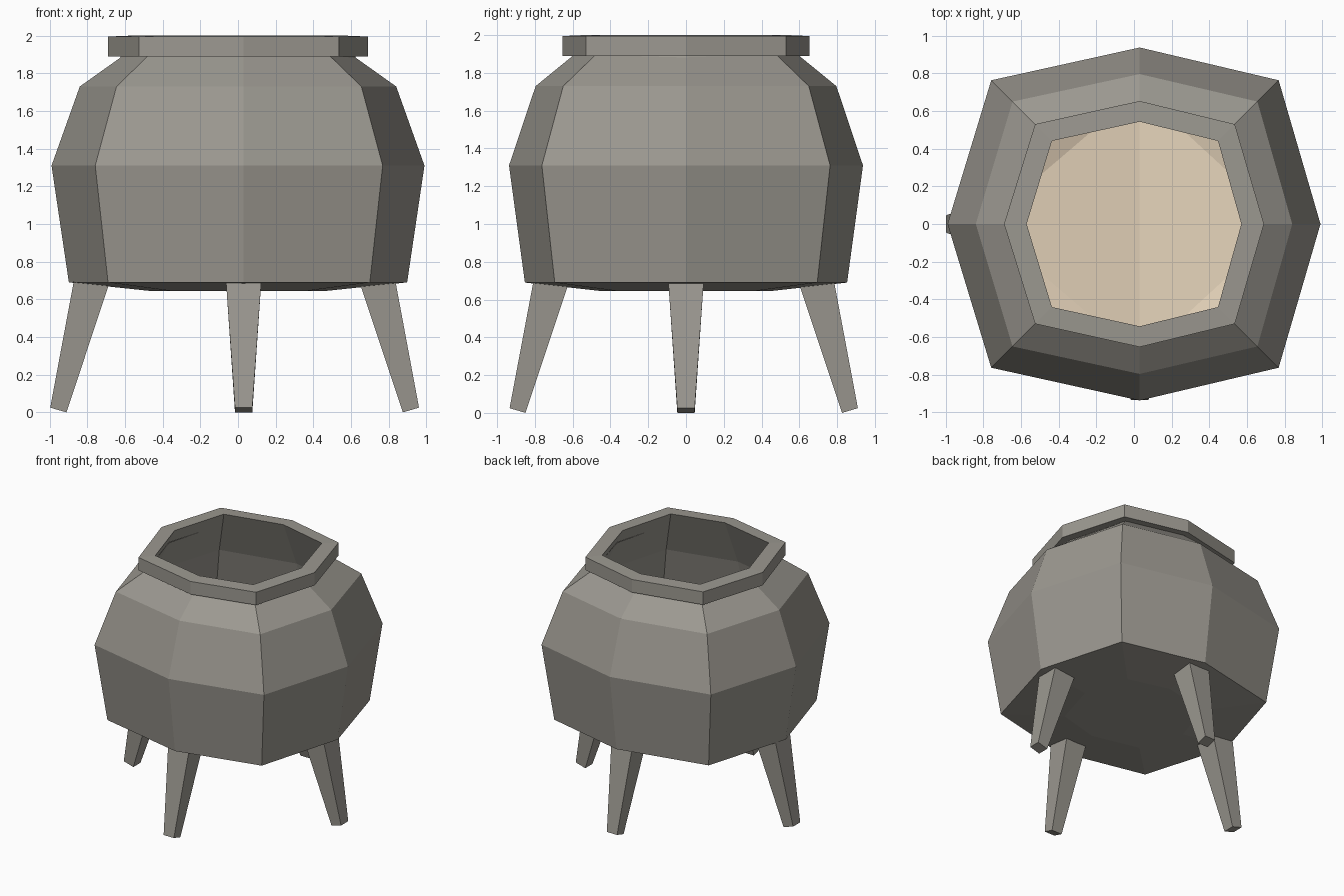
import bpy, bmesh

if "Cube" in bpy.data.objects:
    bpy.data.objects.remove(bpy.data.objects["Cube"])


def material(name, rgb):
    m = bpy.data.materials.new(name)
    m.diffuse_color = (*rgb, 1)
    m.use_nodes = True
    m.node_tree.nodes["Principled BSDF"].inputs["Base Color"].default_value = m.diffuse_color
    return m


IRON = material("iron grey", (0.33, 0.315, 0.28))
TAN = material("tan interior", (0.78, 0.65, 0.49))


def add_object(name, bm, *mats):
    bmesh.ops.recalc_face_normals(bm, faces=bm.faces)
    mesh = bpy.data.meshes.new(name)
    bm.to_mesh(mesh)
    bm.free()
    for m in mats:
        mesh.materials.append(m)
    obj = bpy.data.objects.new(name, mesh)
    bpy.context.collection.objects.link(obj)
    return obj


def octagon(bm, z, rx, ry, c):
    # slightly uneven octagon: points on the axes and on the diagonals
    pts = [(rx, 0), (c + .005, c), (.03, ry), (-c + .005, c),
           (-rx, 0), (-c + .005, -c), (.03, -ry), (c + .005, -c)]
    return [bm.verts.new((x, y, z)) for x, y in pts]


def bridge(bm, a, b):
    n = len(a)
    return [bm.faces.new((a[i], a[(i + 1) % n], b[(i + 1) % n], b[i])) for i in range(n)]


# Pot: outside from base up, over the rim, and down the inside to the floor
# (z, x radius, y radius, diagonal corner)
profile = [
    (0.645, 0.47, 0.45, 0.36),
    (0.69, 0.898, 0.853, 0.695),
    (1.31, 0.99, 0.937, 0.763),
    (1.73, 0.84, 0.796, 0.65),
    (1.89, 0.615, 0.60, 0.485),
    (1.89, 0.69, 0.653, 0.53),
    (1.995, 0.69, 0.653, 0.53),
    (2.00, 0.57, 0.543, 0.441),
    (1.62, 0.75, 0.71, 0.58),
    (1.30, 0.85, 0.80, 0.655),
    (0.77, 0.80, 0.71, 0.61),
]
bm = bmesh.new()
rings = [octagon(bm, *p) for p in profile]
for lower, upper in zip(rings, rings[1:]):
    bridge(bm, lower, upper)
bm.faces.new(rings[0])

# Inside floor: a shallow bowl creased front to back, with raised corner triangles
f = rings[-1]
for v in f[1::2]:
    v.co.z += 0.18
for v in (f[0], f[4]):
    v.co.z += 0.12
floor = [(f[0], f[2], f[6]), (f[4], f[6], f[2])]
floor += [(f[i - 1], f[i], f[(i + 1) % 8]) for i in (1, 3, 5, 7)]
for tri in floor:
    bm.faces.new(tri).material_index = 1
add_object("cauldron_pot", bm, IRON, TAN)


# Legs: tapered square struts splayed outwards, end cut square to the leg
def leg(name, place, top_in, top_out, foot_in, foot_out):
    bm = bmesh.new()

    def section(inner, outer, half):
        return [bm.verts.new(place(r, s * half, z)) for (r, z), s in
                ((inner, -1), (inner, 1), (outer, 1), (outer, -1))]

    top = section((top_in, 0.70), (top_out, 0.70), 0.094)
    foot = section((foot_in, 0.0), (foot_out, 0.025), 0.046)
    bridge(bm, top, foot)
    bm.faces.new(top)
    bm.faces.new(foot)
    add_object(name, bm, IRON)


leg("right_leg", lambda r, t, z: (r - .018, t, z), 0.66, 0.853, 0.893, 0.979)
leg("left_leg", lambda r, t, z: (-r - .018, t, z), 0.66, 0.853, 0.893, 0.979)
leg("back_leg", lambda r, t, z: (t + .03, r - .012, z), 0.605, 0.795, 0.838, 0.922)
leg("front_leg", lambda r, t, z: (t + .03, -r - .012, z), 0.605, 0.795, 0.838, 0.922)
